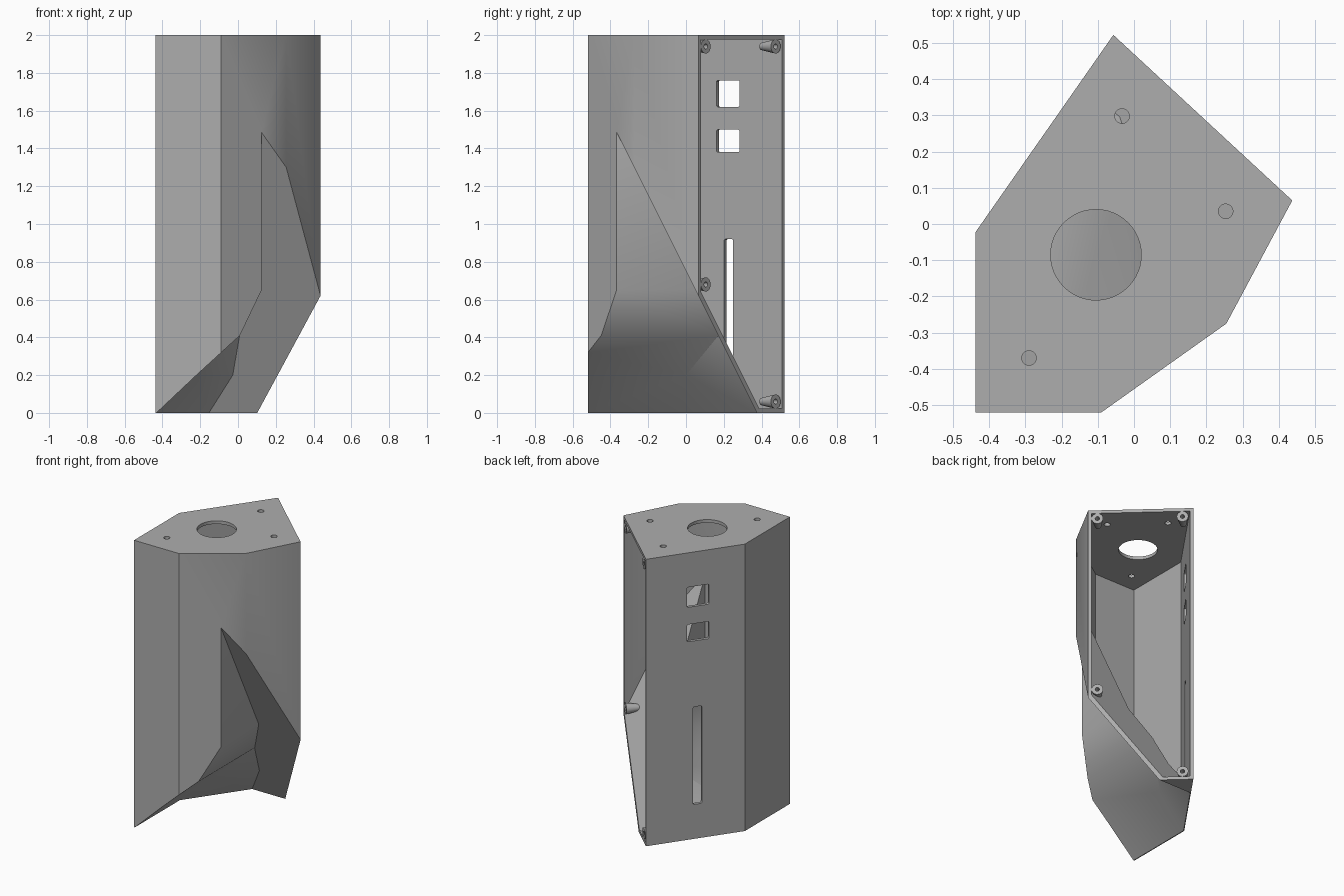
import bpy, bmesh, math
from mathutils import Vector
from mathutils.geometry import intersect_line_line_2d, intersect_line_line

if "Cube" in bpy.data.objects:
    bpy.data.objects.remove(bpy.data.objects["Cube"], do_unlink=True)

WALL = 0.022
OPEN_EDGE = 3      # side of the footprint that is left open
OUTLINE = [Vector(p) for p in ((-.438, -.52), (-.09, -.52), (.255, -.275),
                               (.437, .065), (-.057, .522), (-.438, -.023))]
SLOPE_NORMAL = Vector((0, 2, 1)).normalized()

grey = bpy.data.materials.new("plain_grey")
grey.use_nodes = True
colour = (.42, .42, .42, 1)
grey.diffuse_color = colour
grey.node_tree.nodes["Principled BSDF"].inputs["Base Color"].default_value = colour


def to_object(name, bm):
    bmesh.ops.recalc_face_normals(bm, faces=bm.faces)
    mesh = bpy.data.meshes.new(name)
    bm.to_mesh(mesh)
    bm.free()
    ob = bpy.data.objects.new(name, mesh)
    bpy.context.collection.objects.link(ob)
    return ob


def loft(sections):
    """Closed bmesh skinned over equal-length rings of points."""
    bm = bmesh.new()
    rings = [[bm.verts.new(p) for p in s] for s in sections]
    n = len(rings[0])
    for a, b in zip(rings, rings[1:]):
        for i in range(n):
            j = (i + 1) % n
            bm.faces.new((a[i], a[j], b[j], b[i]))
    bm.faces.new(rings[0])
    bm.faces.new(rings[-1])
    return bm


def boolean(target, tool, operation="DIFFERENCE"):
    mod = target.modifiers.new("cut", "BOOLEAN")
    mod.operation = operation
    mod.solver = "EXACT"
    mod.object = tool
    bpy.context.view_layer.objects.active = target
    bpy.ops.object.modifier_apply(modifier=mod.name)
    bpy.data.objects.remove(tool, do_unlink=True)


def inset_outline(t, t_open):
    lines = []
    for i, p in enumerate(OUTLINE):
        q = OUTLINE[(i + 1) % len(OUTLINE)]
        d = (q - p).normalized()
        shift = Vector((-d.y, d.x)) * (t_open if i == OPEN_EDGE else t)
        lines.append((p + shift, q + shift))
    pts = []
    for i, (a, b) in enumerate(lines):
        c, d = lines[i - 1]
        hit = intersect_line_line(a.to_3d(), b.to_3d(), c.to_3d(), d.to_3d())[0]
        pts.append(hit.xy)
    return pts


def body(name, t, t_open, bottom, top):
    """Six-sided column with the hollow under the sloping plate cut away."""
    ring = inset_outline(t, t_open)
    ob = to_object(name, loft([[(*p, z) for p in ring] for z in (bottom, top)]))
    # x, bend y and height of the swept undercut
    levels = ((-.65, -.05, -.2), (-.432, -.023, 0), (-.22, 0, .2),
              (.01, .172, .41), (.125, .3, .65), (.125, .3, 2.2))
    along = (OUTLINE[4] - OUTLINE[5]).normalized()
    sections = []
    for x, y, z in levels:
        x, y, z = x - t, y + .32 * t, z + .3 * t
        back = Vector((x, y)) + along * 1.2
        sections.append([(x, -1, z), (x, y, z), (*back, z), (2, back.y, z), (2, -1, z)])
    bm = loft(sections)
    cut = bmesh.ops.bisect_plane(
        bm, geom=bm.verts[:] + bm.edges[:] + bm.faces[:],
        plane_co=Vector((0, .375, 0)) + SLOPE_NORMAL * t,
        plane_no=SLOPE_NORMAL, clear_outer=True)
    rim = [e for e in cut["geom_cut"] if isinstance(e, bmesh.types.BMEdge)]
    bmesh.ops.holes_fill(bm, edges=[e for e in rim if e.is_boundary], sides=0)
    boolean(ob, to_object("undercut", bm))
    return ob


def round_tool(centre, axis, r1, r2, depth, sides=32):
    bm = bmesh.new()
    bmesh.ops.create_cone(bm, cap_ends=True, segments=sides, radius1=r1,
                          radius2=r2, depth=depth)
    ob = to_object("round_tool", bm)
    ob.rotation_euler = axis.to_track_quat("Z", "Y").to_euler()
    ob.location = centre
    bpy.context.view_layer.update()
    return ob


def box_tool(centre, angle, size):
    bm = bmesh.new()
    bmesh.ops.create_cube(bm, size=1)
    bmesh.ops.scale(bm, vec=size, verts=bm.verts)
    edges = [e for e in bm.edges if abs(e.verts[0].co.y - e.verts[1].co.y) > .01]
    bmesh.ops.bevel(bm, geom=edges, offset=.01, segments=3, affect="EDGES", profile=.5)
    ob = to_object("box_tool", bm)
    ob.rotation_euler.z = angle
    ob.location = centre
    bpy.context.view_layer.update()
    return ob


# Outer shell and the cavity that hollows it
shell = body("enclosure_shell", 0, 0, 0, 2)
cavity = body("cavity", WALL, -.1, WALL, 2 - WALL)

# Screw bosses around the open side
a, b = OUTLINE[3], OUTLINE[4]
d = (b - a).normalized()
outward = Vector((d.y, -d.x, 0))
screws = []
for y, z in ((.105, 1.94), (.475, 1.94), (.105, .68), (.475, .06)):
    p = a.lerp(b, (y - a.y) / (b.y - a.y))
    screws.append(Vector((p.x, p.y, z)))
for p in screws:
    boolean(cavity, round_tool(p + outward * .02, outward, .02, .062, .24, 24))
boolean(shell, cavity)
for p in screws:
    boolean(shell, round_tool(p, outward, .014, .014, .14, 16))

# Large and small holes in the top
up = Vector((0, 0, 1))
for x, y, r in ((-.105, -.085, .125), (-.033, .298, .02),
                (.253, .035, .02), (-.29, -.37, .02)):
    boolean(shell, round_tool((x, y, 2), up, r, r, .1, 48))

# Two windows and a slot in the back left wall
a, b = OUTLINE[5], OUTLINE[4]
angle = math.atan2(b.y - a.y, b.x - a.x)
for y, z, width, height in ((.235, 1.69, .15, .14), (.235, 1.44, .15, .12),
                            (.238, .58, .06, .68)):
    p = a.lerp(b, (y - a.y) / (b.y - a.y))
    boolean(shell, box_tool((p.x, p.y, z), angle, (width, .12, height)))

shell.data.materials.clear()
shell.data.materials.append(grey)
for poly in shell.data.polygons:
    poly.material_index = 0
bpy.ops.object.select_all(action="DESELECT")
shell.select_set(True)
bpy.context.view_layer.objects.active = shell
bpy.ops.object.shade_smooth_by_angle(angle=math.radians(30))
